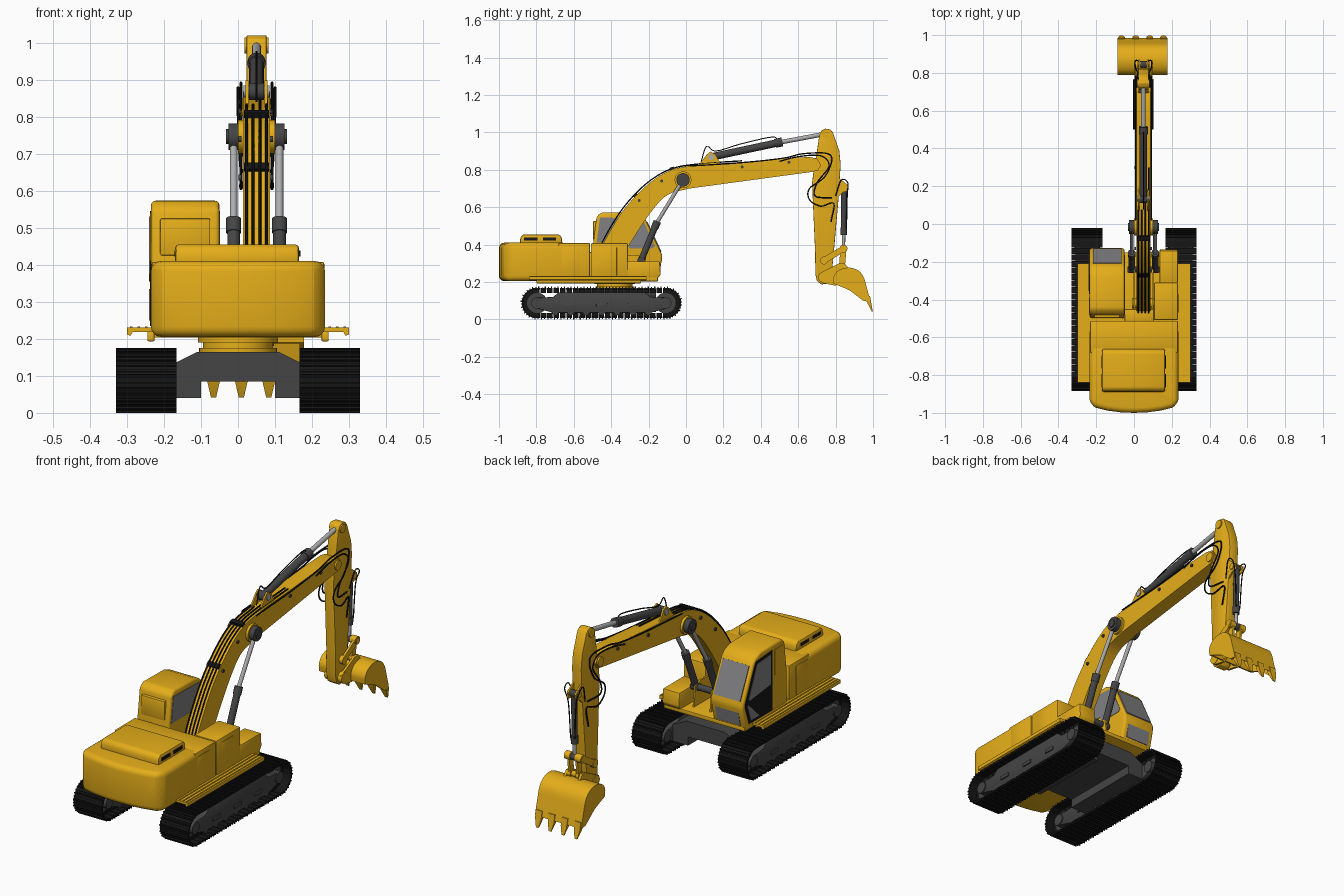
import bpy, bmesh, math
from mathutils import Vector, Matrix


def mat(name, *c):
    m = bpy.data.materials.new(name)
    m.diffuse_color = (*c, 1)
    return m


YEL = mat("yellow_paint", 0.78, 0.42, 0.01)
BLK = mat("black_rubber", 0.008, 0.008, 0.008)
DRK = mat("dark_steel", 0.06, 0.06, 0.06)
ROD = mat("light_steel", 0.42, 0.42, 0.42)
GLS = mat("grey_glass", 0.22, 0.22, 0.23)


def finish(bm, name, m, bevel=0, seg=2):
    bmesh.ops.recalc_face_normals(bm, faces=bm.faces)
    if bevel:
        es = [e for e in bm.edges if len(e.link_faces) == 2 and e.calc_face_angle() > 0.6]
        bmesh.ops.bevel(bm, geom=es, offset=bevel, segments=seg, affect='EDGES', profile=0.5)
    me = bpy.data.meshes.new(name)
    bm.to_mesh(me)
    bm.free()
    me.materials.append(m)
    o = bpy.data.objects.new(name, me)
    bpy.context.collection.objects.link(o)
    return o


def prism(name, pts, lo, hi, m, axis='x', bevel=0, seg=2):
    """Extrude a 2D outline from lo to hi along an axis."""
    put = {'x': lambda a, b, t: (t, a, b), 'y': lambda a, b, t: (a, t, b),
           'z': lambda a, b, t: (a, b, t)}[axis]
    bm = bmesh.new()
    A = [bm.verts.new(put(a, b, lo)) for a, b in pts]
    B = [bm.verts.new(put(a, b, hi)) for a, b in pts]
    bm.faces.new(A)
    bm.faces.new(B[::-1])
    for i in range(len(A)):
        j = (i + 1) % len(A)
        bm.faces.new((A[i], B[i], B[j], A[j]))
    return finish(bm, name, m, bevel, seg)


def box(name, x, y, z, m, bevel=0, seg=2):
    return prism(name, [(y[0], z[0]), (y[1], z[0]), (y[1], z[1]), (y[0], z[1])], *x, m, 'x', bevel, seg)


def cyl(name, p, q, r, m, n=24):
    p, q = Vector(p), Vector(q)
    bm = bmesh.new()
    M = Matrix.Translation((p + q) / 2) @ (q - p).to_track_quat('Z', 'Y').to_matrix().to_4x4()
    bmesh.ops.create_cone(bm, cap_ends=True, segments=n, radius1=r, radius2=r, depth=(q - p).length, matrix=M)
    return finish(bm, name, m)


def pin(name, y, z, x0, x1, r, m=YEL):
    return cyl(name, (x0, y, z), (x1, y, z), r, m)


def smooth(pts, n=5):
    """Catmull-Rom curve through points."""
    P = [Vector(p) for p in pts]
    P = [2 * P[0] - P[1]] + P + [2 * P[-1] - P[-2]]
    out = []
    for a, b, c, d in zip(P, P[1:], P[2:], P[3:]):
        for k in range(n):
            t = k / n
            out.append(0.5 * (2 * b + (c - a) * t + (2 * a - 5 * b + 4 * c - d) * t * t
                              + (3 * b - a - 3 * c + d) * t ** 3))
    return out + [P[-2]]


def hose(name, pts, r=0.004):
    cu = bpy.data.curves.new(name, 'CURVE')
    cu.dimensions = '3D'
    cu.bevel_depth, cu.bevel_resolution, cu.use_fill_caps = r, 1, True
    pts = smooth(pts)
    sp = cu.splines.new('POLY')
    sp.points.add(len(pts) - 1)
    for q, v in zip(sp.points, pts):
        q.co = (*v, 1)
    tmp = bpy.data.objects.new(name + "_path", cu)
    me = bpy.data.meshes.new_from_object(tmp)
    bpy.data.objects.remove(tmp)
    me.materials.clear()
    me.materials.append(BLK)
    bpy.context.collection.objects.link(bpy.data.objects.new(name, me))


def ram(name, x, p, mid, q, r):
    """Hydraulic cylinder: barrel p-mid, rod mid-q, given in (y, z)."""
    v = [Vector((x, *a)) for a in (p, mid, q)]
    d = (v[1] - v[0]).normalized()
    cyl(name + "_barrel", v[0], v[1], r, DRK)
    cyl(name + "_gland", v[1] - d * 0.03, v[1] + d * 0.01, r * 1.2, DRK)
    cyl(name + "_rod", v[1], v[2], r * 0.6, ROD)
    for tag, e in (("base", p), ("rod", q)):
        pin(name + "_" + tag + "_eye", *e, x - r, x + r, r * 1.15, DRK)


# tracks: shoes along a stadium loop, then frame, wheels and rollers
R, Y0, Y1 = 0.0875, -0.797, -0.108
L = Y1 - Y0
PER, N = 2 * L + 2 * math.pi * R, 56
for side, s in (("right", 1), ("left", -1)):
    xc = s * 0.248
    bm = bmesh.new()
    for i in range(N):
        d = PER * i / N
        if d < L:
            y, z, a = Y0 + d, 2 * R, 0
        elif d < L + math.pi * R:
            a = -(d - L) / R
            y, z = Y1 - R * math.sin(a), R + R * math.cos(a)
        elif d < 2 * L + math.pi * R:
            y, z, a = Y1 - (d - L - math.pi * R), 0, math.pi
        else:
            a = math.pi - (d - 2 * L - math.pi * R) / R
            y, z = Y0 - R * math.sin(a), R + R * math.cos(a)
        F = Matrix.Translation((xc, y, z)) @ Matrix.Rotation(a, 4, 'X')
        for w, ln, b0, b1, off in ((0.164, 0.031, -0.015, -0.007, 0), (0.164, 0.006, -0.008, 0, 0.01),
                                   (0.164, 0.005, -0.008, -0.002, -0.006), (0.07, 0.030, -0.035, -0.014, 0)):
            bmesh.ops.create_cube(bm, size=1, matrix=F @ Matrix.Translation((0, off, (b0 + b1) / 2))
                                  @ Matrix.Diagonal((w, ln, b1 - b0, 1)))
    finish(bm, side + "_track", BLK)
    xs = (xc - 0.062, xc + 0.062)
    prism(side + "_track_frame", [(-0.80, 0.06), (-0.71, 0.035), (-0.19, 0.035), (-0.10, 0.06), (-0.10, 0.115),
                                  (-0.19, 0.12), (-0.22, 0.145), (-0.68, 0.145), (-0.71, 0.12), (-0.80, 0.115)],
          *xs, DRK, bevel=0.004)
    for nm, y in (("sprocket", Y0), ("idler", Y1)):
        pin(side + "_" + nm, y, R, xc - 0.035, xc + 0.035, 0.056, DRK)
        pin(side + "_" + nm + "_hub", y, R, xc - 0.068, xc + 0.068, 0.03, DRK)
    for k in range(7):
        pin(side + "_roller", -0.70 + k * 0.083, 0.04, xc - 0.06, xc + 0.06, 0.018, DRK)
    for y in (-0.62, -0.45, -0.28):
        box(side + "_frame_step", (xc - 0.068, xc + 0.068), (y - 0.03, y + 0.03), (0.065, 0.085), DRK, 0.003)
    # catwalk over each track, with ridges
    prism(side + "_catwalk", [(s * a, b) for a, b in ((0.22, 0.218), (0.285, 0.218), (0.29, 0.208), (0.30, 0.212),
                                                      (0.30, 0.23), (0.22, 0.23))], -0.84, -0.21, YEL, 'y')
    for k in range(3):
        box(side + "_catwalk_ridge", sorted((s * (0.245 + k * 0.02), s * (0.251 + k * 0.02))),
            (-0.835, -0.215), (0.229, 0.233), YEL)
    box(side + "_catwalk_bracket", sorted((s * 0.225, s * 0.245)), (-0.80, -0.24), (0.193, 0.22), YEL, 0.004)

# undercarriage bridge and slewing ring
prism("undercarriage_bridge", [(-0.19, 0.04), (-0.10, 0.04), (-0.10, 0.085), (0.10, 0.085), (0.10, 0.04), (0.19, 0.04),
                               (0.19, 0.125), (0.11, 0.165), (-0.11, 0.165), (-0.19, 0.125)], -0.60, -0.16, DRK, 'y')
C = (0, -0.38)
for nm, z0, z1, r in (("slew_ring_lower", 0.16, 0.175, 0.105), ("slew_ring", 0.17, 0.20, 0.095),
                      ("slew_ring_upper", 0.19, 0.215, 0.108)):
    cyl(nm, (*C, z0), (*C, z1), r, YEL, 48)

# upper body
W = 0.235
prism("counterweight", [(-W, -0.64)] + [(x, y) for x, y in ((-W, -0.93), (-0.228, -0.957), (-0.205, -0.972), (-0.14, -0.988),
      (-0.07, -0.997), (0, -1.0), (0.07, -0.997), (0.14, -0.988), (0.205, -0.972), (0.228, -0.957), (W, -0.93))]
      + [(W, -0.64)], 0.205, 0.41, YEL, 'z', 0.028, 4)
box("engine_house", (-0.233, 0.233), (-0.682, -0.513), (0.21, 0.408), YEL, 0.006)
box("right_tank", (0.105, 0.233), (-0.509, -0.31), (0.21, 0.408), YEL, 0.008)
box("centre_cover", (-0.05, 0.105), (-0.515, -0.45), (0.21, 0.36), YEL, 0.005)
prism("front_toolbox", [(-0.315, 0.22), (-0.15, 0.22), (-0.135, 0.24), (-0.14, 0.31), (-0.315, 0.31)],
      0.135, 0.232, YEL, bevel=0.006)
box("deck", (-0.232, 0.232), (-0.70, -0.15), (0.203, 0.225), YEL, 0.004)
prism("engine_hood", [(-0.89, 0.40), (-0.885, 0.44), (-0.87, 0.455), (-0.68, 0.455), (-0.665, 0.44), (-0.66, 0.40)],
      -0.17, 0.165, YEL, bevel=0.01)
for s in (-1, 1):
    for y in (-0.83, -0.73):
        box("hood_vent", (s * 0.165 - 0.006, s * 0.165 + 0.004), (y - 0.035, y + 0.035), (0.422, 0.438), BLK)
    for y in (-0.62, -0.42):
        if s > 0 or y < -0.5:
            box("side_door_seam", (s * 0.233 - 0.0015, s * 0.233 + 0.0015), (y - 0.05, y + 0.05), (0.235, 0.385), YEL, 0.001)

# cab with glazing and left door
prism("cab", [(-0.50, 0.21), (-0.497, 0.40), (-0.478, 0.55), (-0.45, 0.573), (-0.28, 0.57), (-0.235, 0.552),
              (-0.215, 0.53), (-0.128, 0.345), (-0.128, 0.32), (-0.155, 0.205)], -W, -0.05, YEL, bevel=0.012, seg=3)
prism("windshield", [(-0.214, 0.518), (-0.139, 0.359), (-0.131, 0.363), (-0.206, 0.522)], -0.218, -0.067, GLS)
prism("lower_windshield", [(-0.14, 0.305), (-0.152, 0.235), (-0.144, 0.233), (-0.132, 0.303)], -0.21, -0.075, GLS)
prism("right_window", [(-0.478, 0.41), (-0.46, 0.545), (-0.25, 0.54), (-0.225, 0.52), (-0.165, 0.39), (-0.18, 0.38),
                       (-0.30, 0.38), (-0.32, 0.41)], -0.06, -0.048, GLS)
prism("door_frame", [(-0.37, 0.235), (-0.18, 0.235), (-0.147, 0.33), (-0.147, 0.345), (-0.235, 0.535), (-0.37, 0.545)],
      -0.238, -0.22, BLK)
prism("door_window", [(-0.355, 0.375), (-0.18, 0.355), (-0.172, 0.362), (-0.243, 0.522), (-0.355, 0.53)],
      -0.24, -0.22, GLS)
prism("door_lower_window", [(-0.26, 0.25), (-0.19, 0.25), (-0.165, 0.325), (-0.172, 0.335)], -0.24, -0.22, GLS)
prism("left_rear_window", [(-0.478, 0.41), (-0.46, 0.54), (-0.39, 0.54), (-0.39, 0.41)], -0.237, -0.22, YEL)
box("cab_rear_panel", (-0.21, -0.075), (-0.497, -0.45), (0.425, 0.525), YEL, 0.004)

# boom: curved outline, mounting brackets
top = [(-0.475, 0.32), (-0.435, 0.42), (-0.33, 0.59), (-0.20, 0.725), (-0.075, 0.80), (0.075, 0.826), (0.30, 0.842),
       (0.56, 0.864)]
low = [(0.02, 0.70), (-0.10, 0.665), (-0.19, 0.57), (-0.29, 0.42), (-0.37, 0.29)]
X = 0.05
prism("boom", smooth(top) + [(0.66, 0.868), (0.70, 0.86), (0.722, 0.825), (0.705, 0.795), (0.67, 0.788)]
      + smooth(low) + [(-0.41, 0.265), (-0.455, 0.28)], X - 0.037, X + 0.037, YEL)
for x in (X - 0.052, X + 0.045):
    prism("boom_mount", [(-0.49, 0.21), (-0.20, 0.21), (-0.215, 0.33), (-0.26, 0.345), (-0.37, 0.34), (-0.45, 0.36),
                         (-0.49, 0.32)], x, x + 0.008, YEL)
pin("boom_foot_pin", -0.42, 0.31, X - 0.06, X + 0.06, 0.028)
pin("boom_cylinder_base_pin", -0.24, 0.315, X - 0.085, X + 0.085, 0.016, DRK)
pin("boom_cylinder_boss", -0.016, 0.746, X - 0.05, X + 0.05, 0.045)
pin("boom_cylinder_pin", -0.016, 0.746, X - 0.082, X + 0.082, 0.02, DRK)
pin("boom_tip_pin", 0.69, 0.825, X - 0.045, X + 0.045, 0.024)
for x in (X - 0.062, X + 0.062):
    ram("boom_cylinder", x, (-0.24, 0.315), (-0.157, 0.515), (-0.016, 0.746), 0.017)
    pin("boom_cylinder_cap", -0.016, 0.746, x - 0.014, x + 0.014, 0.036, DRK)

# arm cylinder on its boom lug
for x in (X - 0.03, X + 0.022):
    prism("arm_cylinder_lug", [(0.06, 0.815), (0.11, 0.88), (0.13, 0.897), (0.155, 0.885), (0.19, 0.825)], x, x + 0.008, YEL)
pin("arm_cylinder_lug_pin", 0.134, 0.868, X - 0.035, X + 0.035, 0.016, ROD)
ram("arm_cylinder", X, (0.134, 0.868), (0.505, 0.947), (0.745, 0.992), 0.02)

# stick
prism("stick", [(0.725, 1.01), (0.745, 1.02), (0.772, 1.015), (0.785, 1.0), (0.82, 0.90), (0.827, 0.83), (0.815, 0.64),
                (0.787, 0.32), (0.775, 0.215), (0.755, 0.19), (0.725, 0.187), (0.70, 0.205), (0.692, 0.24),
                (0.69, 0.37), (0.674, 0.73), (0.683, 0.80), (0.70, 0.90), (0.713, 0.985)],
      X - 0.027, X + 0.027, YEL, bevel=0.003)
pin("stick_top_pin", 0.745, 0.992, X - 0.033, X + 0.033, 0.022)
pin("stick_bucket_pin", 0.735, 0.225, X - 0.05, X + 0.05, 0.028)
pin("stick_link_pin", 0.738, 0.315, X - 0.045, X + 0.045, 0.02)
for x in (X - 0.026, X + 0.018):
    prism("bucket_cylinder_lug", [(0.80, 0.77), (0.845, 0.735), (0.87, 0.715), (0.865, 0.685), (0.84, 0.68), (0.80, 0.64)],
          x, x + 0.008, YEL)
pin("bucket_cylinder_pin", 0.845, 0.708, X - 0.032, X + 0.032, 0.015)
ram("bucket_cylinder", X, (0.845, 0.708), (0.843, 0.46), (0.842, 0.378), 0.015)


def link(name, p, q, x, r=0.016, w=0.012):
    p, q = Vector(p), Vector(q)
    n = (q - p).normalized().orthogonal() * r
    prism(name, [p + n, q + n, q - n, p - n], x, x + w, YEL)
    for e in (p, q):
        pin(name + "_eye", *e, x - 0.003, x + w + 0.003, r * 1.3)


# bucket linkage
for x in (X - 0.045, X + 0.033):
    link("side_link", (0.738, 0.315), (0.842, 0.378), x)
    link("bucket_link", (0.842, 0.378), (0.834, 0.285), x * 0.6 + X * 0.4)
pin("linkage_pin", 0.842, 0.378, X - 0.05, X + 0.05, 0.014)
pin("bucket_link_pin", 0.834, 0.285, X - 0.045, X + 0.045, 0.014)

# bucket: curved shell, side plates, ears, teeth
B0, B1 = -0.087, 0.177
shell = smooth([(0.79, 0.19), (0.79, 0.23), (0.815, 0.262), (0.865, 0.277), (0.915, 0.265), (0.948, 0.23),
                (0.968, 0.165), (0.986, 0.095)], 4)
mid = Vector((0.875, 0.17))
inner = [p + (mid - p).normalized() * 0.012 for p in shell]
prism("bucket_shell", shell + inner[::-1], B0, B1, YEL)
for x in (B0, B1 - 0.01):
    prism("bucket_side", shell + [Vector((0.95, 0.098)), Vector((0.875, 0.155)), Vector((0.83, 0.175))],
          x - 0.001, x + 0.011, YEL)
for x in (X - 0.047, X + 0.035):
    prism("bucket_ear", [(0.71, 0.21), (0.735, 0.193), (0.80, 0.18), (0.87, 0.272), (0.845, 0.302), (0.82, 0.30),
                         (0.735, 0.257), (0.71, 0.245)], x, x + 0.012, YEL)
for x in (-0.066, 0.009, 0.083, 0.156):
    bm = bmesh.new()
    rings = [[bm.verts.new((x + a * w, y + b * t, z)) for a, b in ((-1, -1), (1, -1), (1, 1), (-1, 1))]
             for y, z, w, t in ((0.972, 0.125, 0.018, 0.012), (0.981, 0.085, 0.017, 0.010), (0.996, 0.042, 0.007, 0.003))]
    for A, B in zip(rings, rings[1:]):
        for i in range(4):
            bm.faces.new((A[i], A[i - 1], B[i - 1], B[i]))
    bm.faces.new(rings[0])
    bm.faces.new(rings[-1])
    finish(bm, "bucket_tooth", YEL)

# hoses along the boom, clamps, and loops at the stick
for k in range(4):
    x = X - 0.027 + k * 0.018
    hose("boom_hose", [(x, y - 0.006 * (z < 0.8), z + 0.006) for y, z in top[:6 + k // 2]])
for y, z, a in ((-0.27, 0.662, 0.8), (-0.075, 0.806, 0.35)):
    o = box("hose_clamp", (-0.034, 0.034), (-0.012, 0.012), (-0.006, 0.008), BLK)
    o.location, o.rotation_euler = (X, y, z), (a, 0, 0)
for s in (-1, 1):
    x = X + s * 0.042
    for y, z in ((-0.25, 0.635), (-0.13, 0.74), (0.3, 0.815), (0.55, 0.84)):
        pin("hose_clip", y, z, x - 0.006, x + 0.002, 0.008, DRK)
    hose("side_hose", [(x, 0.02, 0.82), (x, 0.30, 0.838), (x, 0.52, 0.862), (x, 0.62, 0.885), (x, 0.75, 0.888),
                       (x, 0.78, 0.85), (x, 0.74, 0.76), (x, 0.66, 0.70), (x, 0.66, 0.64), (x, 0.72, 0.605),
                       (x - s * 0.01, 0.79, 0.62), (x - s * 0.01, 0.775, 0.52)])
    hose("inner_side_hose", [(x + s * 0.008, 0.50, 0.845), (x + s * 0.008, 0.60, 0.87), (x + s * 0.008, 0.72, 0.875),
                             (x + s * 0.008, 0.765, 0.82), (x + s * 0.004, 0.70, 0.73), (x, 0.69, 0.66), (x - s * 0.012, 0.78, 0.65)])
    hose("bucket_hose", [(x - s * 0.012, 0.80, 0.66), (x, 0.83, 0.745), (x, 0.865, 0.73), (x - s * 0.02, 0.862, 0.66),
                         (x - s * 0.03, 0.858, 0.48)], 0.003)
hose("arm_cylinder_hose", [(X, 0.08, 0.84), (X, 0.11, 0.925), (X, 0.16, 0.90), (X, 0.30, 0.94), (X, 0.46, 0.975), (X, 0.49, 0.955)], 0.003)

# smooth shading that keeps hard edges
for o in bpy.context.scene.objects:
    o.select_set(True)
    bpy.context.view_layer.objects.active = o
bpy.ops.object.shade_smooth_by_angle(angle=math.radians(35))
